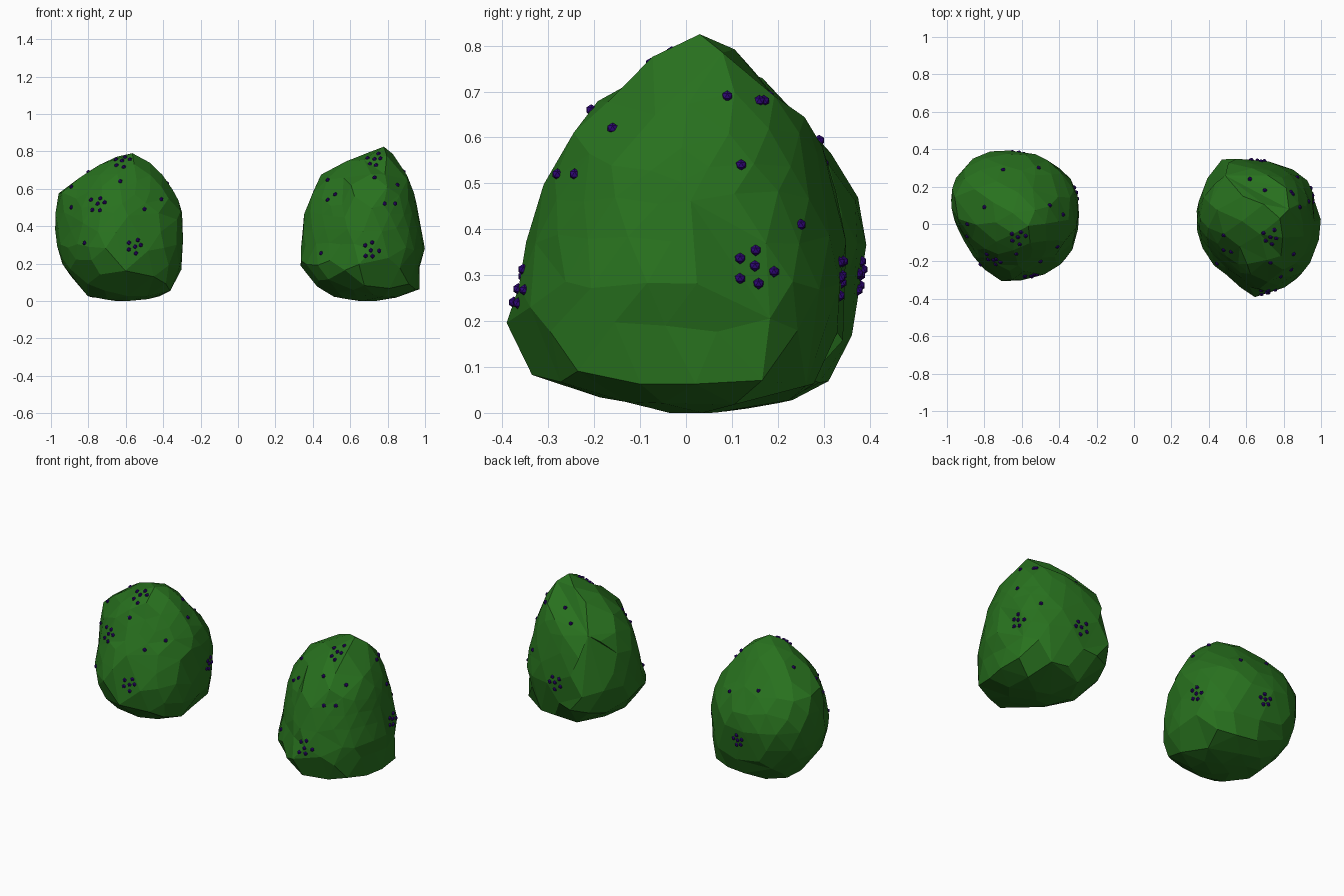
import bpy
import bmesh
import math
import random
from mathutils import Matrix, Vector
from mathutils.bvhtree import BVHTree

if "Cube" in bpy.data.objects:
    bpy.data.objects.remove(bpy.data.objects["Cube"], do_unlink=True)
random.seed(4)


def material(name, colour):
    mat = bpy.data.materials.new(name)
    mat.use_nodes = True
    mat.diffuse_color = colour
    node = mat.node_tree.nodes["Principled BSDF"]
    node.inputs["Base Color"].default_value = colour
    node.inputs["Roughness"].default_value = 0.9
    return mat


leaf = material("leaf green", (0.021, 0.165, 0.013, 1))
berry_purple = material("berry purple", (0.03, 0.002, 0.19, 1))


def add_object(name, bm, mat):
    mesh = bpy.data.meshes.new(name)
    bm.to_mesh(mesh)
    bm.free()
    mesh.materials.append(mat)
    obj = bpy.data.objects.new(name, mesh)
    bpy.context.collection.objects.link(obj)


def lerp_table(keys, values, k):
    for i in range(len(keys) - 1):
        if k <= keys[i + 1]:
            f = (k - keys[i]) / (keys[i + 1] - keys[i])
            return values[i] + (values[i + 1] - values[i]) * f
    return values[-1]


LEVELS = [0, .03, .08, .18, .28, .42, .52, .62, .7, .76]


class Bush:
    """Volume given by its widths at each level and a low and a high plan outline."""

    def __init__(self, top, left, right, front, back, low_plan, high_plan):
        self.top, self.plans = top, (low_plan, high_plan)
        self.levels = LEVELS + [top]
        self.sides = (left, right, front, back)
        apex = Vector(((left[-1] + right[-1]) / 2, (front[-1] + back[-1]) / 2, top))
        self.centre = Vector(((min(left) + max(right)) / 2,
                              (min(front) + max(back)) / 2, .38))
        self.lean = (apex - self.centre) / (top - .38)
        self.lean.z = 0

    def inside(self, p):
        if not 0 <= p.z <= self.top:
            return False
        x0, x1, y0, y1 = (lerp_table(self.levels, s, p.z) for s in self.sides)
        nx = (2 * p.x - x0 - x1) / (x1 - x0)
        ny = (2 * p.y - y0 - y1) / (y1 - y0)
        low, high = self.plans
        turn = (math.atan2(ny, nx) / math.tau) % 1 * len(low)
        i, f = int(turn) % len(low), turn % 1
        j = (i + 1) % len(low)
        rise = p.z / self.top
        radius = ((low[i] * (1 - f) + low[j] * f) * (1 - rise)
                  + (high[i] * (1 - f) + high[j] * f) * rise)
        return math.hypot(nx, ny) <= radius

    def surface(self, d):
        step = d + self.lean * max(d.z, 0)
        near, far = 0.0, 1.0
        for _ in range(24):
            mid = (near + far) / 2
            if self.inside(self.centre + step * mid):
                near = mid
            else:
                far = mid
        return self.centre + step * near

    def build(self, name):
        # Faceted foliage: irregular ball pushed out to the volume
        bm = bmesh.new()
        bmesh.ops.create_icosphere(bm, subdivisions=3, radius=1)
        # Thin the ball at random so the facets are broad and uneven
        thin = random.sample([e for e in bm.edges], len(bm.edges) // 5)
        bmesh.ops.collapse(bm, edges=thin[:len(thin) // 4])
        for v in bm.verts:
            d = v.co.normalized()
            if abs(d.z) < .99:
                d += Vector(random.uniform(-.04, .04) for _ in range(3))
            v.co = self.surface(d.normalized())
        bmesh.ops.dissolve_limit(bm, angle_limit=math.radians(9),
                                 verts=bm.verts, edges=bm.edges)
        bmesh.ops.triangulate(bm, faces=[f for f in bm.faces if len(f.verts) > 4])
        bmesh.ops.recalc_face_normals(bm, faces=bm.faces)
        tree = BVHTree.FromBMesh(bm)
        add_object(name, bm, leaf)
        return tree


# Each direction: where a berry ray starts and which way it goes
RAYS = {
    "front": lambda u, v: (Vector((u, -3, v)), Vector((0, 1, 0))),
    "back": lambda u, v: (Vector((u, 3, v)), Vector((0, -1, 0))),
    "side": lambda u, v: (Vector((3, u, v)), Vector((-1, 0, 0))),
    "top": lambda u, v: (Vector((u, v, 3)), Vector((0, 0, -1))),
}


def add_berries(name, tree, singles, clusters):
    spots = [(side, u, v) for side, pts in singles.items() for u, v in pts]
    for side, u, v in clusters:
        spots.append((side, u, v))
        for i in range(5):
            a = i * math.tau / 5 + random.uniform(-.3, .3)
            r = random.uniform(.03, .045)
            spots.append((side, u + r * math.cos(a), v + r * math.sin(a)))
    bm = bmesh.new()
    for side, u, v in spots:
        hit = tree.ray_cast(*RAYS[side](u, v))[0]
        if hit:
            bmesh.ops.create_icosphere(bm, subdivisions=1, radius=.0125,
                                       matrix=Matrix.Translation(hit))
    add_object(name, bm, berry_purple)


# Left bush
left_bush = Bush(
    .825,
    [.56, .5, .42, .335, .34, .35, .365, .415, .46, .6, .76],
    [.76, .92, .99, .965, .995, .97, .955, .93, .89, .86, .8],
    [-.06, -.18, -.35, -.405, -.375, -.345, -.315, -.28, -.17, -.12, 0],
    [.06, .23, .3, .325, .335, .325, .305, .275, .235, .19, .06],
    [1, 1.13, 1.07, 1, 1.2, 1.08, 1, .93, .88, .98, .96, .98],
    [1, 1.0, .98, 1, 1.18, 1.08, 1, .72, .65, .98, 1, 1.02])
add_berries("left_bush_berries", left_bush.build("left_bush"), {
    "front": [(.48, .54), (.52, .57), (.73, .66), (.84, .52), (.445, .255)],
    "side": [(.09, .69), (.16, .68), (.12, .54), (.25, .41), (-.28, .52), (-.16, .62)],
    "top": [(.62, .24), (.7, .18), (.84, .17), (.48, -.06)],
}, [("front", .71, .27), ("side", .15, .32), ("back", .66, .3), ("top", .73, -.07)])

# Right bush
right_bush = Bush(
    .79,
    [-.79, -.83, -.87, -.95, -.985, -1, -.995, -.965, -.82, -.69, -.6],
    [-.53, -.4, -.32, -.315, -.31, -.305, -.32, -.375, -.43, -.5, -.53],
    [-.05, -.15, -.25, -.315, -.325, -.28, -.225, -.175, -.13, -.1, -.07],
    [.08, .25, .325, .365, .385, .395, .35, .27, .2, .13, .05],
    [1.04, 1.13, 1.06, 1, 1.07, 1.04, .92, .87, .93, 1, .98, 1.06],
    [1.04, 1, .97, 1, 1.07, 1.04, .92, .75, .84, 1, .98, 1.06])
add_berries("right_bush_berries", right_bush.build("right_bush"), {
    "front": [(-.89, .61), (-.89, .5), (-.5, .49), (-.63, .64), (-.82, .31), (-.95, .22)],
    "top": [(-.7, .29), (-.51, .3), (-.8, .09), (-.45, .1), (-.38, .05), (-.41, -.12)],
}, [("front", -.75, .52), ("front", -.55, .29), ("side", .16, .32),
    ("back", -.62, .3), ("top", -.62, -.07)])
